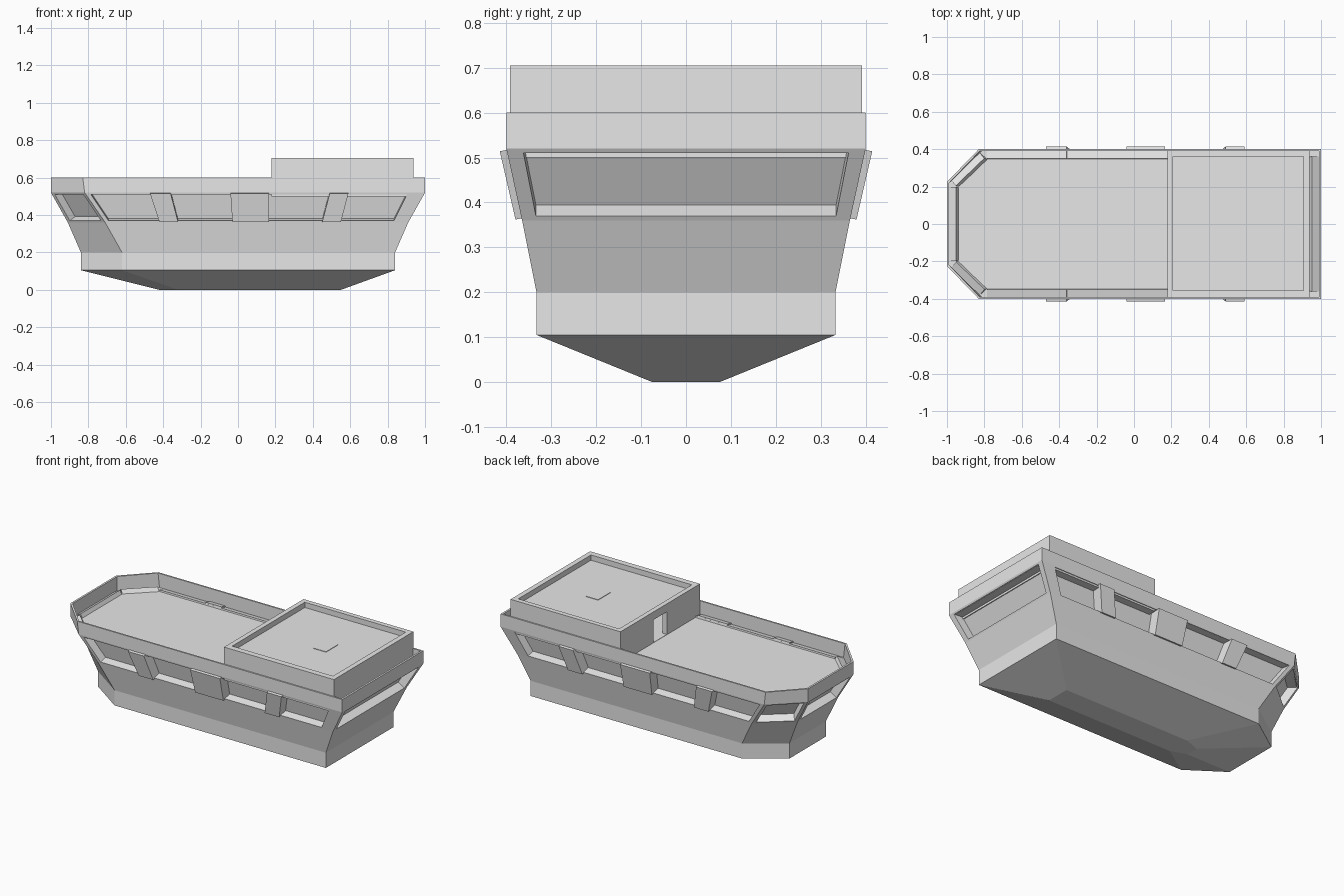
import bpy
import bmesh
from mathutils import Vector

if "Cube" in bpy.data.objects:
    bpy.data.objects.remove(bpy.data.objects["Cube"])

grey = bpy.data.materials.new("plain_grey")
grey.use_nodes = True
grey.diffuse_color = (0.8, 0.8, 0.8, 1)
grey.node_tree.nodes["Principled BSDF"].inputs["Base Color"].default_value = (0.8, 0.8, 0.8, 1)


def make_object(name, bm):
    mesh = bpy.data.meshes.new(name)
    bm.to_mesh(mesh)
    bm.free()
    mesh.materials.append(grey)
    obj = bpy.data.objects.new(name, mesh)
    bpy.context.collection.objects.link(obj)
    return obj


def box(name, low, high):
    bm = bmesh.new()
    bmesh.ops.create_cube(bm, size=1)
    low, high = Vector(low), Vector(high)
    for v in bm.verts:
        v.co = (low + high) / 2 + v.co * (high - low)
    return make_object(name, bm)


def ring(bm, z, stern, width, shoulder, bow, bow_width):
    """Six-sided deck outline with chamfered bow corners."""
    half = [(stern, width), (shoulder, width), (bow, bow_width)]
    outline = [(stern, -width)] + half + [(bow, -bow_width), (shoulder, -width)]
    return [bm.verts.new((x, y, z)) for x, y in outline]


def recess(bm, quad, u0, u1, depth=0.05):
    """Frame a quad and sink its middle straight inwards."""
    a, b, c, d = [v.co for v in quad]
    normal = (b - a).cross(d - a).normalized()
    rim = []
    for u, v in ((u0, 0.06), (u1, 0.06), (u1, 0.94), (u0, 0.94)):
        rim.append(bm.verts.new(a.lerp(b, u).lerp(d.lerp(c, u), v)))
    back = [bm.verts.new(v.co - normal * depth) for v in rim]
    for outer, inner in ((quad, rim), (rim, back)):
        for i in range(4):
            j = (i + 1) % 4
            bm.faces.new((outer[i], outer[j], inner[j], inner[i]))
    bm.faces.new(back)


# Hull, window recesses, bulwark and deck
bm = bmesh.new()
rings = [
    ring(bm, 0.0, 0.55, 0.075, -0.32, -0.42, 0.04),
    ring(bm, 0.105, 0.84, 0.333, -0.62, -0.84, 0.18),
    ring(bm, 0.2, 0.84, 0.333, -0.62, -0.84, 0.18),
    ring(bm, 0.36, 0.91, 0.365, -0.71, -0.91, 0.2),
    ring(bm, 0.52, 1.0, 0.4, -0.82, -1.0, 0.225),
    ring(bm, 0.6, 1.0, 0.4, -0.83, -1.0, 0.225),
    ring(bm, 0.6, 0.988, 0.39, -0.825, -0.988, 0.22),
    ring(bm, 0.512, 0.988, 0.39, -0.815, -0.988, 0.22),
]
window_span = [(0.045, 0.955), (0.05, 0.985), (0.08, 0.92),
               (0.06, 0.94), (0.08, 0.92), (0.015, 0.95)]
for level, (low, high) in enumerate(zip(rings, rings[1:])):
    for i in range(6):
        j = (i + 1) % 6
        quad = (low[i], low[j], high[j], high[i])
        if level == 3:
            recess(bm, quad, *window_span[i])
        else:
            bm.faces.new(quad)
bm.faces.new(list(reversed(rings[0])))
bm.faces.new(rings[-1])
make_object("hull", bm)

# Slanted pillars between the side windows
pillars = {"fore": (-0.42, -0.32, -0.36, -0.47),
           "middle": (-0.03, 0.165, 0.165, -0.04),
           "aft": (0.45, 0.55, 0.59, 0.49)}
for side, sign in (("right", -1), ("left", 1)):
    normal = Vector((0, sign * 0.16, -0.035)).normalized()
    for place, xs in pillars.items():
        bm = bmesh.new()
        shells = []
        for offset in (-0.05, 0.015):
            corners = [(xs[0], 0), (xs[1], 0), (xs[2], 1), (xs[3], 1)]
            shells.append([bm.verts.new(
                Vector((x, sign * (0.365 + 0.035 * t), 0.365 + 0.152 * t)) + normal * offset)
                for x, t in corners])
        inner, outer = shells
        bm.faces.new(inner)
        bm.faces.new(outer)
        for i in range(4):
            j = (i + 1) % 4
            bm.faces.new((inner[i], inner[j], outer[j], outer[i]))
        bmesh.ops.recalc_face_normals(bm, faces=bm.faces)
        make_object(f"{place}_pillar_{side}", bm)

# Cabin with sunken roof, room and doorway
cabin = box("cabin", (0.178, -0.392, 0.5), (0.937, 0.392, 0.705))
cutters = [
    box("roof_cutter", (0.208, -0.355, 0.672), (0.905, 0.362, 0.8)),
    box("room_cutter", (0.208, -0.355, 0.514), (0.905, 0.362, 0.662)),
    box("door_cutter", (0.1, -0.065, 0.514), (0.3, 0.065, 0.655)),
]
for cutter in cutters:
    cutter.hide_render = True
    mod = cabin.modifiers.new(cutter.name, "BOOLEAN")
    mod.operation = "DIFFERENCE"
    mod.solver = "EXACT"
    mod.object = cutter
    bpy.context.view_layer.objects.active = cabin
    bpy.ops.object.modifier_apply(modifier=mod.name)
    bpy.data.objects.remove(cutter)

# Small roof hatch
box("roof_hatch", (0.565, -0.06, 0.67), (0.65, 0.06, 0.675))
